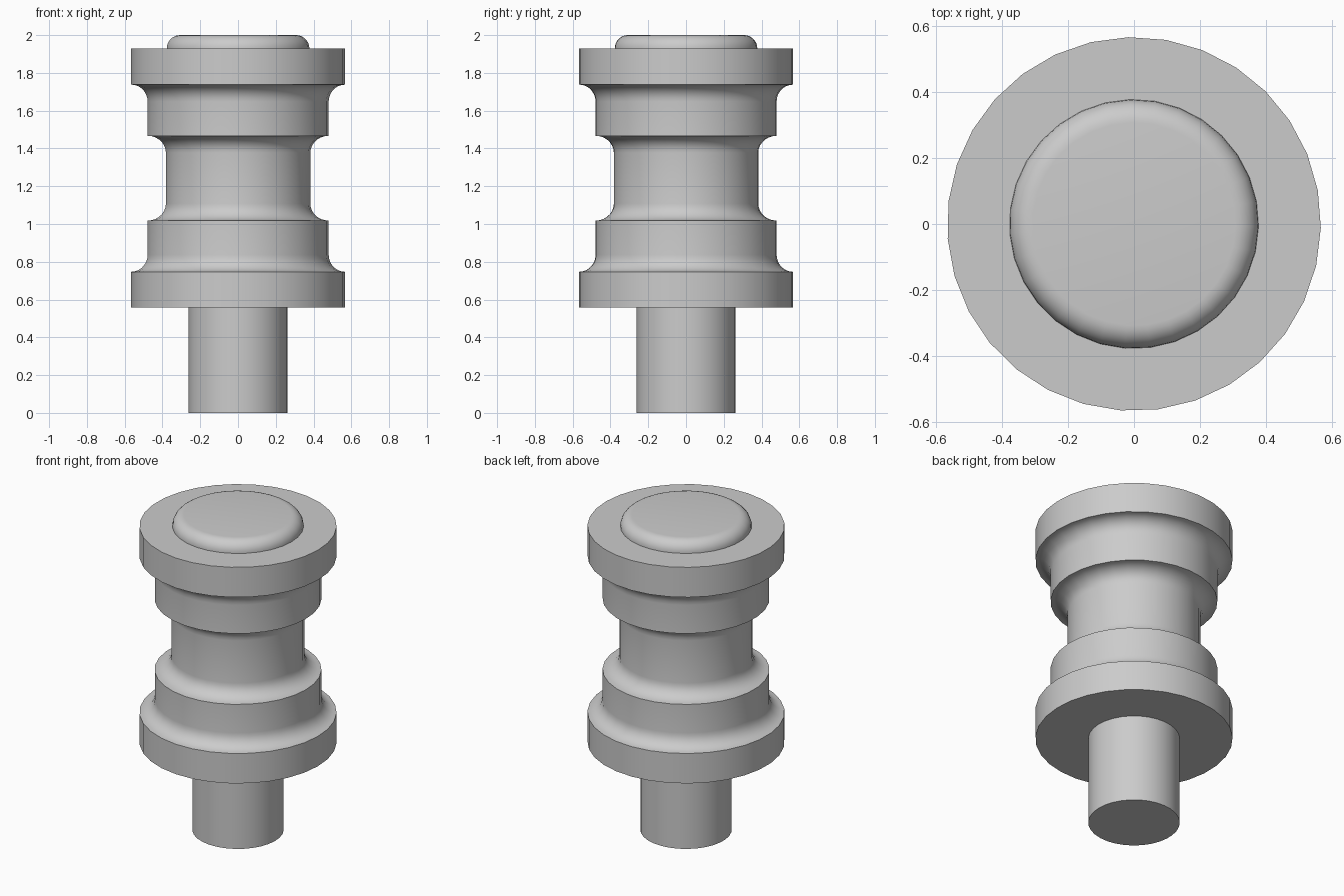
import bpy
import bmesh
from math import cos, sin, pi, radians

SIDES = 31
TURN = radians(-1.2)

cube = bpy.data.objects.get("Cube")
if cube:
    bpy.data.objects.remove(cube, do_unlink=True)

grey = bpy.data.materials.new("plain grey")
grey.use_nodes = True
colour = (0.6, 0.6, 0.6, 1.0)
grey.diffuse_color = colour
grey.node_tree.nodes["Principled BSDF"].inputs["Base Color"].default_value = colour


def arc(centre_r, centre_z, size_r, size_z, start, end, steps=7):
    """Quarter curve in the (radius, height) plane."""
    angles = [radians(start + (end - start) * i / steps) for i in range(steps + 1)]
    return [(centre_r + size_r * cos(a), centre_z + size_z * sin(a)) for a in angles]


def lathe(name, profile):
    """Spin a bottom-to-top profile about z and close both ends."""
    bm = bmesh.new()
    rings = []
    for r, z in profile:
        angles = [TURN + 2 * pi * i / SIDES for i in range(SIDES)]
        rings.append([bm.verts.new((r * cos(a), r * sin(a), z)) for a in angles])
    for low, high in zip(rings, rings[1:]):
        for i in range(SIDES):
            j = (i + 1) % SIDES
            bm.faces.new((low[i], low[j], high[j], high[i]))
    bm.faces.new(rings[0][::-1])
    bm.faces.new(rings[-1])
    mesh = bpy.data.meshes.new(name)
    bm.to_mesh(mesh)
    bm.free()
    mesh.materials.append(grey)
    obj = bpy.data.objects.new(name, mesh)
    bpy.context.collection.objects.link(obj)
    bpy.ops.object.select_all(action='DESELECT')
    obj.select_set(True)
    bpy.context.view_layer.objects.active = obj
    bpy.ops.object.shade_smooth_by_angle(angle=radians(35))
    return obj


FLANGE, COLLAR, WAIST = 0.567, 0.48, 0.383
BOTTOM, TOP = 0.557, 1.928

# Lower half of the spool: flange, fillet, collar, fillet up to the waist
half = [(FLANGE, BOTTOM)]
half += arc(FLANGE, 0.837, FLANGE - COLLAR, 0.09, 270, 180)
half += arc(COLLAR, 1.108, COLLAR - WAIST, 0.09, 270, 180)

# The upper half mirrors the lower one
mirrored = [(r, BOTTOM + TOP - z) for r, z in reversed(half)]
lathe("spool_body", half + mirrored)

# Stem under the spool
lathe("stem", [(0.263, 0.0), (0.263, BOTTOM)])

# Rounded cap on top
lathe("cap", [(0.378, TOP)] + arc(0.308, 1.93, 0.07, 0.07, 0, 90))
